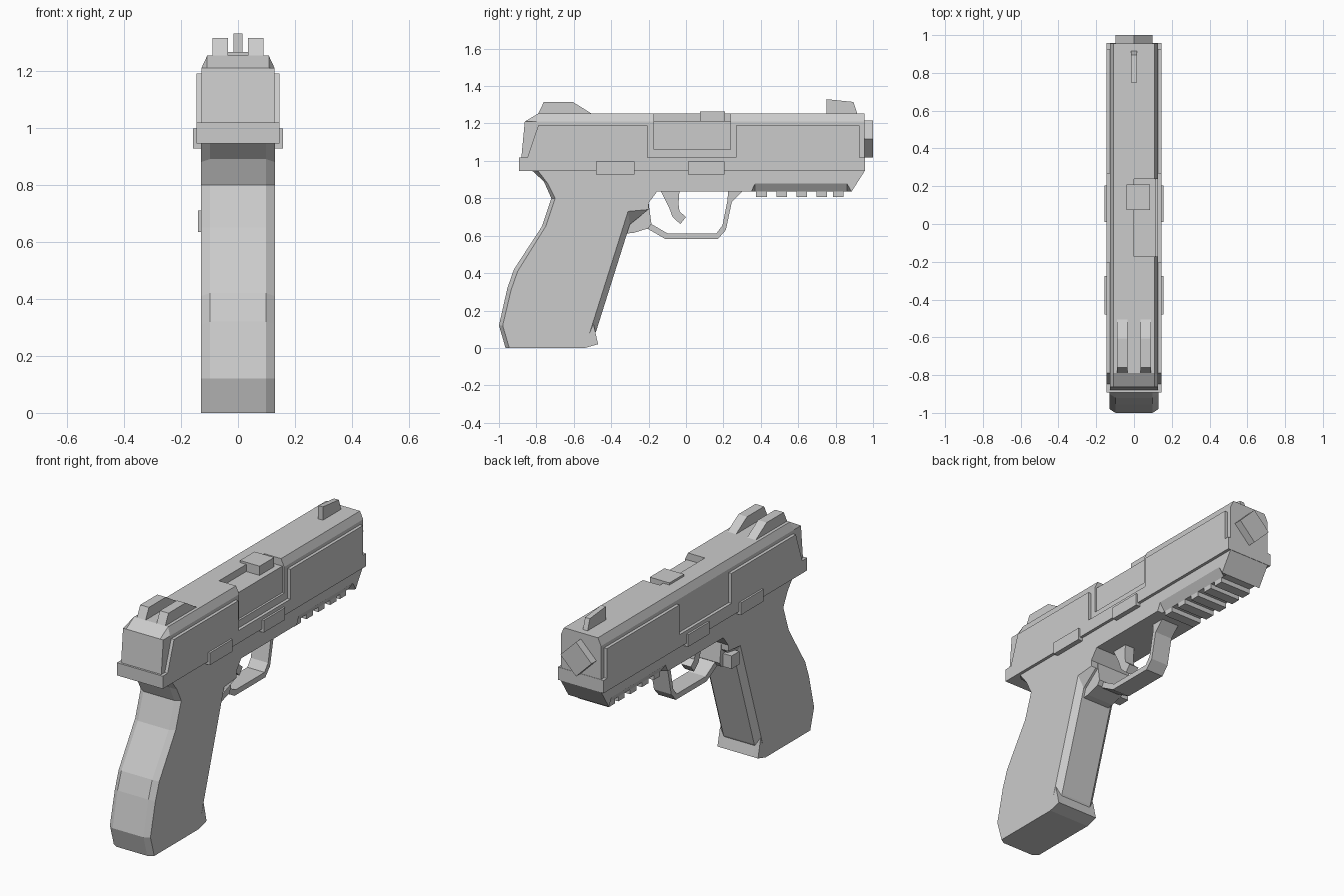
import bpy, bmesh, math

grey = bpy.data.materials.new("matte grey")
grey.diffuse_color = (0.6, 0.6, 0.6, 1)


def loft(name, rings):
    """Solid through closed outlines of equal length; each ring is (x, [(y, z)...])."""
    bm = bmesh.new()
    loops = [[bm.verts.new((x, y, z)) for y, z in pts] for x, pts in rings]
    n = len(loops[0])
    for a, b in zip(loops, loops[1:]):
        for i in range(n):
            j = (i + 1) % n
            bm.faces.new((a[i], a[j], b[j], b[i]))
    bm.faces.new(loops[0][::-1])
    bm.faces.new(loops[-1])
    bmesh.ops.remove_doubles(bm, verts=bm.verts, dist=1e-5)
    bmesh.ops.recalc_face_normals(bm, faces=bm.faces)
    me = bpy.data.meshes.new(name)
    bm.to_mesh(me)
    bm.free()
    me.materials.append(grey)
    ob = bpy.data.objects.new(name, me)
    bpy.context.collection.objects.link(ob)
    return ob


def prism(name, pts, x0, x1):
    return loft(name, [(x0, pts), (x1, pts)])


def chamfered(name, side, mid, w_mid, w_side):
    """Symmetric body: mid outline in the centre, side outline on the flanks."""
    return loft(name, [(-w_side, side), (-w_mid, mid), (w_mid, mid), (w_side, side)])


def box(name, x0, x1, y0, y1, z0, z1):
    return prism(name, [(y0, z0), (y1, z0), (y1, z1), (y0, z1)], x0, x1)


# Frame and grip: (mid outline, side outline) point pairs
pairs = [
    ((-0.82, 0.945), (-0.79, 0.945)), ((-0.76, 0.89), (-0.74, 0.88)),
    ((-0.72, 0.80), (-0.70, 0.80)), ((-0.77, 0.65), (-0.75, 0.65)),
    ((-0.92, 0.42), (-0.90, 0.41)), ((-0.955, 0.32), (-0.935, 0.31)),
    ((-1.0, 0.12), (-0.98, 0.12)), ((-0.965, 0.0), (-0.945, 0.0)),
    ((-0.54, 0.0), (-0.54, 0.0)), ((-0.47, 0.02), (-0.47, 0.02)),
    ((-0.485, 0.08), (-0.495, 0.13)), ((-0.48, 0.09), (-0.515, 0.08)),
    ((-0.30, 0.66), (-0.31, 0.73)), ((-0.20, 0.74), (-0.20, 0.74)),
    ((-0.20, 0.775), (-0.20, 0.775)), ((-0.155, 0.835), (-0.155, 0.835)),
    ((0.35, 0.835), (0.35, 0.835)), ((0.37, 0.835), (0.37, 0.88)),
    ((0.86, 0.835), (0.86, 0.88)), ((0.885, 0.835), (0.885, 0.835)),
    ((0.955, 0.945), (0.955, 0.945)),
]
chamfered("frame_and_grip", [p[1] for p in pairs], [p[0] for p in pairs], 0.098, 0.129)

# Slide with chamfered top edges
slide = chamfered(
    "slide",
    [(-0.88, 0.945), (-0.88, 1.02), (-0.862, 1.21), (-0.80, 1.21), (0.955, 1.21), (0.955, 0.945)],
    [(-0.88, 0.945), (-0.88, 1.02), (-0.862, 1.21), (-0.79, 1.253), (0.955, 1.253), (0.955, 0.945)],
    0.108, 0.128)

# Side opening cut out of the slide's upper right edge
for name, x0, z0 in (("port_top_cutter", 0.0, 1.212), ("port_side_cutter", 0.116, 1.06)):
    cutter = box(name, x0, 0.2, -0.172, 0.237, z0, 1.4)
    cutter.hide_render = True
    cutter.hide_viewport = True
    cutter.display_type = 'WIRE'
    mod = slide.modifiers.new(name, 'BOOLEAN')
    mod.operation = 'DIFFERENCE'
    mod.solver = 'EXACT'
    mod.object = cutter
box("extractor_block", -0.04, 0.085, 0.075, 0.208, 1.20, 1.265)

# Raised flanks of the slide
prism("slide_flanks", [
    (-0.892, 0.945), (-0.892, 1.018), (-0.848, 1.018), (-0.79, 1.19), (-0.205, 1.19),
    (-0.205, 1.018), (0.267, 1.018), (0.267, 1.19), (0.927, 1.19), (0.927, 1.018),
    (0.957, 1.018), (0.957, 0.945)], -0.146, 0.146)

# Diamond shaped muzzle
prism("muzzle", [(0.9, 1.02), (1.0, 1.02), (1.0, 1.215), (0.9, 1.215)], -0.001, 0.001)
bpy.data.objects.remove(bpy.data.objects["muzzle"])
bm = bmesh.new()
bmesh.ops.create_cone(bm, cap_ends=True, segments=4, radius1=0.099, radius2=0.099, depth=0.1)
me = bpy.data.meshes.new("muzzle")
bm.to_mesh(me)
bm.free()
me.materials.append(grey)
muzzle = bpy.data.objects.new("muzzle", me)
muzzle.location = (0, 0.95, 1.118)
muzzle.rotation_euler = (math.pi / 2, 0, 0)
bpy.context.collection.objects.link(muzzle)

# Sights
prism("front_sight", [(0.75, 1.24), (0.75, 1.33), (0.895, 1.315), (0.92, 1.24)], -0.015, 0.015)
for s, label in ((-1, "left"), (1, "right")):
    prism(f"rear_sight_{label}",
          [(-0.79, 1.24), (-0.79, 1.253), (-0.76, 1.315), (-0.605, 1.315), (-0.505, 1.253), (-0.505, 1.24)],
          *sorted((s * 0.035, s * 0.09)))
    # Control levers on each flank
    for part, y0, y1 in (("rear_lever", -0.48, -0.275), ("front_lever", 0.01, 0.205)):
        box(f"{part}_{label}", *sorted((s * 0.12, s * 0.157)), y0, y1, 0.927, 0.997)

# Accessory rail teeth
for i, y in enumerate((0.375, 0.483, 0.59, 0.697, 0.785)):
    box(f"rail_tooth_{i + 1}", -0.098, 0.098, y, y + 0.058, 0.808, 0.84)

# Trigger guard loop and the block joining it to the grip
prism("trigger_guard", [
    (-0.21, 0.64), (-0.11, 0.582), (0.17, 0.582), (0.213, 0.63), (0.245, 0.78), (0.305, 0.84),
    (0.225, 0.84), (0.222, 0.79), (0.195, 0.655), (0.163, 0.613), (-0.10, 0.613), (-0.19, 0.665)],
    -0.055, 0.055)
prism("guard_root", [(-0.335, 0.61), (-0.28, 0.615), (-0.20, 0.64), (-0.185, 0.665),
                     (-0.20, 0.775), (-0.30, 0.76)], -0.085, 0.085)

# Trigger
prism("trigger", [(-0.135, 0.84), (-0.09, 0.75), (-0.072, 0.70), (-0.03, 0.662), (0.0, 0.70),
                  (-0.035, 0.73), (-0.04, 0.77), (-0.035, 0.84)], -0.03, 0.03)

# Release button on the left of the grip
box("release_button", -0.14, -0.08, -0.285, -0.215, 0.635, 0.71)
